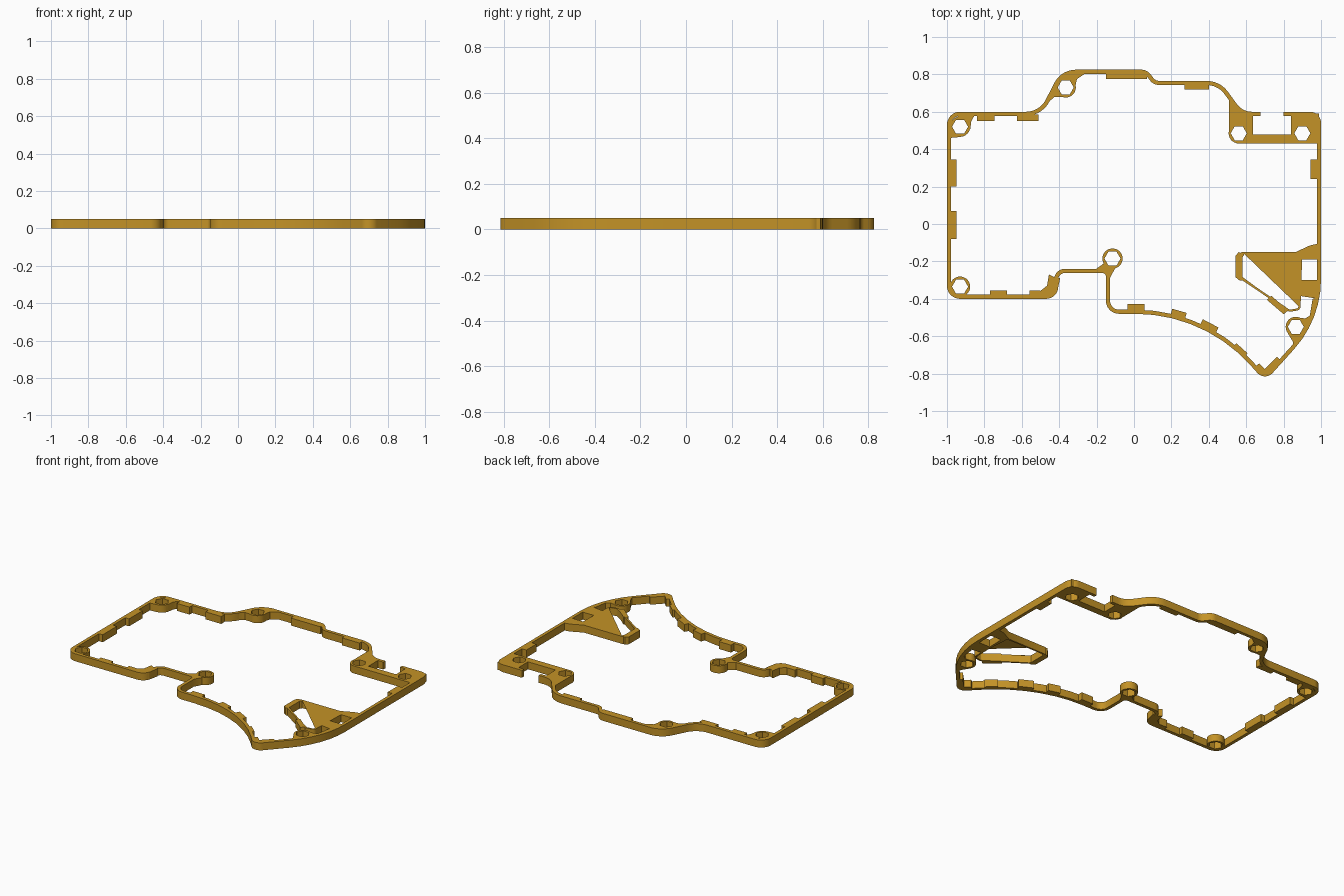
import bpy, bmesh, math
from mathutils import Vector

if "Cube" in bpy.data.objects:
    bpy.data.objects.remove(bpy.data.objects["Cube"])

HEIGHT = 0.05
WALL = 0.022

ochre = bpy.data.materials.new("ochre")
ochre.diffuse_color = (0.55, 0.29, 0.02, 1)
ochre.use_nodes = True
ochre.node_tree.nodes["Principled BSDF"].inputs["Base Color"].default_value = ochre.diffuse_color


def prism(name, pts, z0=0.0, z1=HEIGHT):
    """Extrude a flat outline into a solid."""
    bm = bmesh.new()
    face = bm.faces.new([bm.verts.new((p[0], p[1], z0)) for p in pts])
    out = bmesh.ops.extrude_face_region(bm, geom=[face])
    top = [v for v in out["geom"] if isinstance(v, bmesh.types.BMVert)]
    bmesh.ops.translate(bm, verts=top, vec=(0, 0, z1 - z0))
    bmesh.ops.recalc_face_normals(bm, faces=bm.faces)
    me = bpy.data.meshes.new(name)
    bm.to_mesh(me)
    bm.free()
    me.materials.append(ochre)
    ob = bpy.data.objects.new(name, me)
    bpy.context.collection.objects.link(ob)
    return ob


def rounded(corners, closed=False):
    """Turn (x, y, radius) corners into a path with arc fillets."""
    path, n = [], len(corners)
    for i, (x, y, r) in enumerate(corners):
        p = Vector((x, y))
        if r == 0 or (not closed and i in (0, n - 1)):
            path.append(p)
            continue
        a = (Vector(corners[i - 1][:2]) - p).normalized()
        b = (Vector(corners[(i + 1) % n][:2]) - p).normalized()
        half = a.angle(b) / 2
        c = p + (a + b).normalized() * (r / math.sin(half))
        u = p + a * (r / math.tan(half)) - c
        v = p + b * (r / math.tan(half)) - c
        turn = u.angle(v)
        steps = max(4, int(turn / 0.12))
        for k in range(steps + 1):
            t = k / steps
            path.append(c + (u * math.sin((1 - t) * turn) + v * math.sin(t * turn)) / math.sin(turn))
    return path


def offset(path, d, closed=False):
    """Shift a path to its right by d with mitred joints."""
    out, n = [], len(path)
    for i, p in enumerate(path):
        a = path[i - 1] if closed or i > 0 else None
        b = path[(i + 1) % n] if closed or i < n - 1 else None
        d1 = (p - a).normalized() if a is not None else (b - p).normalized()
        d2 = (b - p).normalized() if b is not None else d1
        n1, n2 = Vector((d1.y, -d1.x)), Vector((d2.y, -d2.x))
        out.append(p + (n1 + n2) * (d / (1 + n1.dot(n2))))
    return out


def circle(x, y, r, n, start=0.0):
    return [(x + r * math.cos(start + math.tau * k / n),
             y + r * math.sin(start + math.tau * k / n)) for k in range(n)]


def box(x0, x1, y0, y1):
    return [(x0, y0), (x1, y0), (x1, y1), (x0, y1)]


def combine(target, part, op):
    """Merge a part into the target, or cut it out."""
    mod = target.modifiers.new(part.name, 'BOOLEAN')
    mod.operation, mod.solver, mod.object = op, 'MANIFOLD', part
    bpy.context.view_layer.objects.active = target
    bpy.ops.object.modifier_apply(modifier=mod.name)
    bpy.data.objects.remove(part, do_unlink=True)


# perimeter rail, clockwise, open at the rear port
outer = rounded([
    (0.80, 0.6, 0), (1, 0.6, 0.06), (1, -0.51, 0.56), (0.70, -0.842, 0.055),
    (0.379, -0.48, 0.83), (-0.15, -0.48, 0.07), (-0.15, -0.262, 0.02),
    (-0.405, -0.262, 0.035), (-0.405, -0.40, 0.065), (-1, -0.40, 0.07),
    (-1, 0.6, 0.07), (-0.505, 0.6, 0.12), (-0.39, 0.825, 0.13),
    (0.07, 0.825, 0.06), (0.115, 0.765, 0.04), (0.46, 0.765, 0.14),
    (0.58, 0.6, 0.10), (0.675, 0.6, 0)])
frame = prism("case_frame", outer + offset(outer, WALL)[::-1])

parts = []

# inner tabs on the straight walls
for x0, x1, y0, y1 in [
        (-0.84, -0.745, 0.55, 0.585), (-0.625, -0.51, 0.55, 0.585),
        (-0.15, 0.07, 0.775, 0.81), (0.27, 0.40, 0.72, 0.75),
        (-0.985, -0.95, 0.20, 0.345), (-0.985, -0.95, -0.08, 0.07),
        (0.945, 0.985, 0.24, 0.345), (-0.77, -0.68, -0.39, -0.355)]:
    parts.append(prism("wall_tab", box(x0, x1, y0, y1)))

# inner tabs along the curved front wall
for ang, w, r in [(0.012, 0.09, 0.882), (0.28, 0.08, 0.88), (0.485, 0.095, 0.88), (0.73, 0.08, 0.866)]:
    rad, tan = Vector((math.sin(ang), math.cos(ang))), Vector((math.cos(ang), -math.sin(ang)))
    parts.append(prism("curve_tab", [Vector((0, -1.31)) + rad * q + tan * s * w / 2
                                     for q, s in [(0.842, -1), (0.842, 1), (r, 1), (r, -1)]]))

# thickened corners and gussets behind the screw bosses
for pts in [
        [(-0.56, -0.355), (-0.50, -0.357), (-0.465, -0.33), (-0.455, -0.27), (-0.425, -0.285),
         (-0.395, -0.29), (-0.41, -0.36), (-0.45, -0.39), (-0.56, -0.39)],
        [(0.65, -0.76), (0.67, -0.745), (0.70, -0.775), (0.765, -0.71), (0.785, -0.73), (0.70, -0.81)],
        [(0.82, -0.58), (0.85, -0.63), (0.85, -0.655), (0.9, -0.6), (0.95, -0.52), (0.975, -0.44), (0.985, -0.39),
         (0.955, -0.40), (0.94, -0.49), (0.915, -0.505), (0.87, -0.5)],
        [(-0.21, -0.245), (-0.16, -0.21), (-0.1, -0.235), (-0.135, -0.30), (-0.15, -0.255)],
        [(-0.47, 0.64), (-0.425, 0.68), (-0.365, 0.68), (-0.315, 0.73), (-0.305, 0.775),
         (-0.26, 0.805), (-0.36, 0.81), (-0.41, 0.76), (-0.46, 0.68)],
        [(-0.985, 0.46), (-0.93, 0.465), (-0.89, 0.485), (-0.875, 0.51), (-0.87, 0.55),
         (-0.85, 0.585), (-0.93, 0.585), (-0.985, 0.54)]]:
    parts.append(prism("gusset", pts))

# rear port bracket: two blocks and a low bar around the opening
parts.append(prism("port_block_left", [
    (0.508, 0.65), (0.508, 0.48), (0.522, 0.445), (0.55, 0.43), (0.635, 0.43),
    (0.635, 0.59), (0.60, 0.59), (0.56, 0.61), (0.525, 0.67), (0.508, 0.68)]))
parts.append(prism("port_block_right", box(0.84, 0.99, 0.43, 0.59)))
parts.append(prism("port_bar", box(0.60, 0.88, 0.43, 0.478)))

# wedge-shaped bracket on the right: thin loop, stop, blocks and tab
loop = rounded([(0.57, -0.15, 0.01), (0.90, -0.15, 0.01), (0.89, -0.46, 0.025),
                (0.83, -0.47, 0.02), (0.57, -0.295, 0.01)], closed=True)
bracket = prism("bracket_loop", loop)
combine(bracket, prism("loop_cutter", offset(loop, 0.011, closed=True), -0.05, 0.1), 'DIFFERENCE')
parts.append(bracket)
for pts in [
        [(0.543, -0.17), (0.56, -0.15), (0.59, -0.163), (0.578, -0.18), (0.578, -0.28),
         (0.592, -0.30), (0.565, -0.302), (0.543, -0.285)],
        [(0.86, -0.152), (0.94, -0.115), (0.985, -0.105), (0.985, -0.19), (0.89, -0.19), (0.885, -0.17)],
        [(0.885, -0.30), (0.985, -0.30), (0.985, -0.40), (0.89, -0.385)],
        [(0.71, -0.405), (0.80, -0.482), (0.825, -0.462), (0.735, -0.385)]]:
    parts.append(prism("bracket_block", pts))

# screw bosses with hexagonal nut holes
bosses = [(-0.93, 0.52), (-0.93, -0.335), (-0.365, 0.73), (-0.115, -0.185),
          (0.56, 0.485), (0.90, 0.485), (0.865, -0.55)]
for x, y in bosses:
    parts.append(prism("screw_boss", circle(x, y, 0.054, 32)))

for part in parts:
    combine(frame, part, 'UNION')
for x, y in bosses:
    combine(frame, prism("nut_cutter", circle(x, y, 0.043, 6), -0.05, 0.1), 'DIFFERENCE')

bpy.ops.object.select_all(action='DESELECT')
frame.select_set(True)
bpy.context.view_layer.objects.active = frame
bpy.ops.object.shade_smooth_by_angle(angle=math.radians(30))
